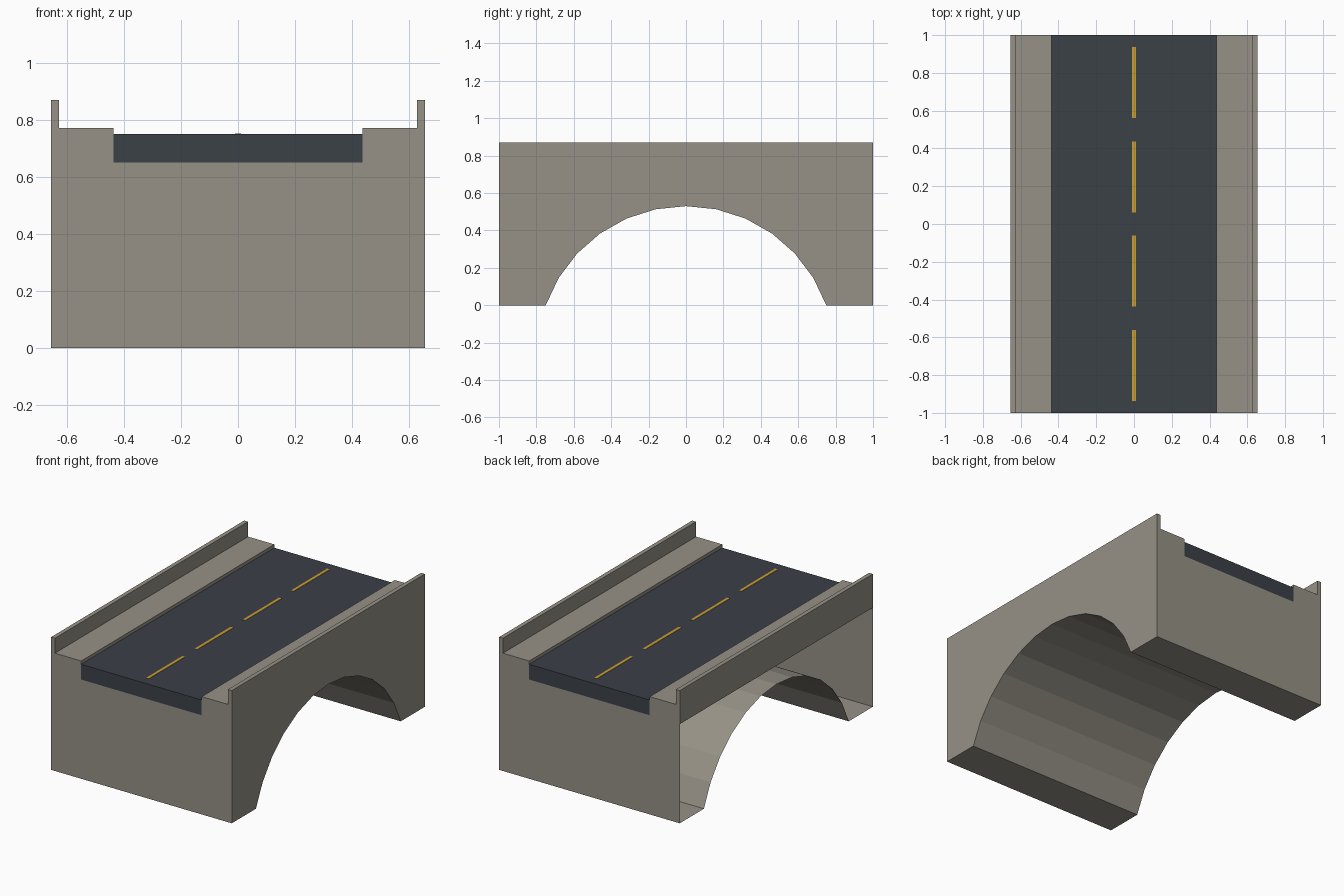
import bpy, bmesh, math

cube = bpy.data.objects.get("Cube")
if cube:
    bpy.data.objects.remove(cube, do_unlink=True)

HALF_W, HALF_L = 0.655, 1.0      # overall half width and half length
ROAD_W = 0.437                   # half width of the road
BASE_Z, ROAD_Z, WALK_Z, TOP_Z = 0.65, 0.75, 0.772, 0.87
PARAPET_X = 0.627                # inner side of the parapet


def material(name, rgb):
    m = bpy.data.materials.new(name)
    m.use_nodes = True
    m.diffuse_color = (*rgb, 1)
    bsdf = next(n for n in m.node_tree.nodes if n.type == 'BSDF_PRINCIPLED')
    bsdf.inputs["Base Color"].default_value = (*rgb, 1)
    return m


stone = material("warm grey stone", (0.305, 0.285, 0.24))
asphalt = material("dark asphalt", (0.044, 0.052, 0.064))
yellow = material("yellow paint", (0.58, 0.34, 0.035))


def prism(name, profile, axis, half, mat, drop=None):
    """Extrude a closed (u, z) profile along x or y; drop removes faces by rule."""
    def place(u, z, d):
        return (d, u, z) if axis == 'x' else (u, d, z)
    bm = bmesh.new()
    a, b = ([bm.verts.new(place(u, z, d)) for u, z in profile] for d in (-half, half))
    bm.faces.new(a)
    bm.faces.new(b)
    for i in range(len(a)):
        j = (i + 1) % len(a)
        bm.faces.new((a[i], a[j], b[j], b[i]))
    bmesh.ops.recalc_face_normals(bm, faces=bm.faces)
    bm.normal_update()
    if drop:
        gone = [f for f in bm.faces if drop(f)]
        bmesh.ops.delete(bm, geom=gone, context='FACES')
    mesh = bpy.data.meshes.new(name)
    bm.to_mesh(mesh)
    bm.free()
    mesh.materials.append(mat)
    ob = bpy.data.objects.new(name, mesh)
    bpy.context.collection.objects.link(ob)
    return ob


def rect(u0, u1, z0, z1):
    return [(u0, z0), (u1, z0), (u1, z1), (u0, z1)]


# Hollow arched base: circular arc opening, right-hand wall and top left open
span, rise, steps = 0.75, 0.53, 12
radius = (span ** 2 + rise ** 2) / (2 * rise)
sweep = math.asin(span / radius)
arc = []
for i in range(steps + 1):
    t = -sweep + 2 * sweep * i / steps
    arc.append((radius * math.sin(t), radius * math.cos(t) + rise - radius))
outline = [(-HALF_L, 0)] + arc + [(HALF_L, 0), (HALF_L, BASE_Z), (-HALF_L, BASE_Z)]
prism("arched_base", outline, 'x', HALF_W, stone,
      drop=lambda f: f.normal.x < -0.9 or
      (f.normal.z > 0.9 and f.calc_center_median().z > BASE_Z - 0.01))

# Sidewalk with parapet on each side
walk = [(ROAD_W, BASE_Z), (HALF_W, BASE_Z), (HALF_W, TOP_Z),
        (PARAPET_X, TOP_Z), (PARAPET_X, WALK_Z), (ROAD_W, WALK_Z)]
for side, sign in (("left", 1), ("right", -1)):
    prism(side + "_sidewalk", [(sign * x, z) for x, z in walk], 'y', HALF_L, stone)

# Road slab
prism("road", rect(-ROAD_W, ROAD_W, BASE_Z, ROAD_Z), 'y', HALF_L, asphalt)

# Centre line dashes
for i in range(4):
    dash = prism("lane_dash_%d" % (i + 1),
                 rect(-0.01, 0.01, ROAD_Z - 0.001, ROAD_Z + 0.002), 'y', 0.188, yellow)
    dash.location.y = -0.75 + 0.5 * i
